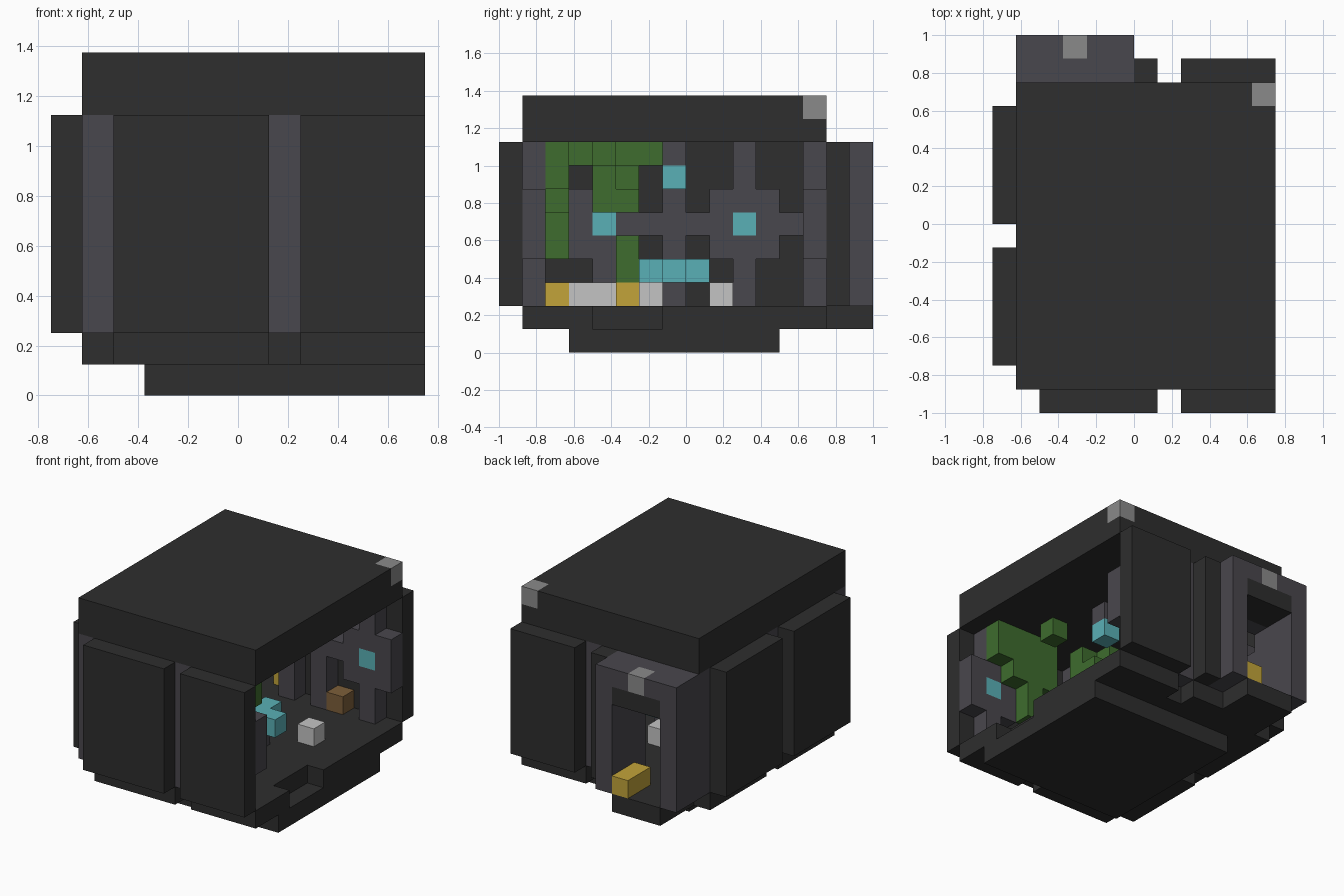
import bpy
import bmesh
from mathutils import Vector

UNIT = 0.125                       # edge of one building block
ORIGIN = Vector((-0.75, -1.0, 0.0))
LOW, HIGH = 2, 9                   # block levels of wall foot and ceiling

default_cube = bpy.data.objects.get("Cube")
if default_cube:
    bpy.data.objects.remove(default_cube, do_unlink=True)


def linear(value):
    value /= 255
    return value / 12.92 if value <= 0.04045 else ((value + 0.055) / 1.055) ** 2.4


def make_material(name, *rgb):
    material = bpy.data.materials.new(name)
    colour = [linear(channel) for channel in rgb] + [1.0]
    material.diffuse_color = colour
    material.use_nodes = True
    shader = material.node_tree.nodes["Principled BSDF"]
    shader.inputs["Base Color"].default_value = colour
    shader.inputs["Roughness"].default_value = 0.9
    return material


charcoal = make_material("charcoal", 46, 46, 46)
slate = make_material("slate_grey", 73, 71, 77)
light_grey = make_material("light_grey", 138, 138, 138)
white = make_material("soft_white", 196, 196, 196)
cyan = make_material("glowing_cyan", 90, 176, 182)
green = make_material("leaf_green", 62, 108, 46)
yellow = make_material("mustard_yellow", 194, 164, 58)
brown = make_material("crate_brown", 125, 95, 58)


def add_part(name, material, *boxes):
    """One object made of boxes, each given as two opposite block corners."""
    bm = bmesh.new()
    for start, end in boxes:
        start, end = Vector(start), Vector(end)
        cube = bmesh.ops.create_cube(bm, size=1.0)
        for vert in cube["verts"]:
            offset = vert.co + Vector((0.5, 0.5, 0.5))
            vert.co = ORIGIN + UNIT * (start + offset * (end - start))
    mesh = bpy.data.meshes.new(name)
    bm.to_mesh(mesh)
    bm.free()
    mesh.materials.append(material)
    obj = bpy.data.objects.new(name, mesh)
    bpy.context.collection.objects.link(obj)
    return obj


def cell(x, y, z):
    return (x, y, z), (x + 1, y + 1, z + 1)


def column(x, y, bottom=LOW, top=HIGH):
    return (x, y, bottom), (x + 1, y + 1, top)


def along_x(layer):
    return lambda along, level: cell(along, layer, level)


def along_y(layer):
    return lambda along, level: cell(layer, along, level)


def add_wall_frame(name, place, first, last):
    """Cross shaped frame with a thick middle and a lit centre."""
    middle, centre_level = first + 2, 5
    cells = []
    for along in range(first, last):
        for level in range(LOW, HIGH):
            across, up = abs(along - middle), abs(level - centre_level)
            in_cross = across == 0 or up == 0 or max(across, up) == 1
            if in_cross and across + up > 0:
                cells.append(place(along, level))
    add_part(name + "_frame", slate, *cells)
    add_part(name + "_lamp", cyan, place(middle, centre_level))


# Base and floor, with feet below the outer plates and a step in the open edge
add_part("base", charcoal, ((3, 3, 0), (12, 12, 1)))
add_part("floor", charcoal,
         ((2, 2, 1), (11, 13, 2)), ((11, 2, 1), (12, 4, 2)), ((11, 7, 1), (12, 13, 2)))
feet = [((1, 2, 1), (2, 7, 2)), ((1, 8, 1), (2, 13, 2))]
for row in (1, 13):
    feet += [((2, row, 1), (7, row + 1, 2)), ((8, row, 1), (12, row + 1, 2))]
add_part("floor_feet", charcoal, *feet)

# Roof with one pale corner block
add_part("roof", charcoal, ((1, 1, 9), (12, 14, 10)),
         ((1, 1, 10), (12, 13, 11)), ((1, 13, 10), (11, 14, 11)))
add_part("roof_corner", light_grey, cell(11, 13, 10))

# Pillars between the wall panels
add_part("wall_pillars", slate,
         *[column(x, y) for x, y in ((1, 1), (7, 1), (1, 7), (1, 13), (7, 13))])

# Outer plates
add_part("front_plates", charcoal,
         ((2, 0, LOW), (7, 1, HIGH)), ((8, 0, LOW), (12, 1, HIGH)))
add_part("side_plates", charcoal,
         ((0, 2, LOW), (1, 7, HIGH)), ((0, 8, LOW), (1, 13, HIGH)))
add_part("back_plates", charcoal,
         column(6, 14), ((8, 14, LOW), (12, 15, HIGH)))

# Inner wall frames
add_wall_frame("front_right_wall", along_x(1), 2, 7)
add_wall_frame("front_left_wall", along_x(1), 8, 12)
add_wall_frame("side_front_wall", along_y(1), 2, 7)
add_wall_frame("side_back_wall", along_y(1), 8, 13)
add_wall_frame("back_wall", along_x(13), 8, 12)

# Doorway
add_part("door_frame", slate,
         ((1, 14, LOW), (2, 16, HIGH)), ((5, 13, LOW), (6, 16, HIGH)),
         ((2, 13, 7), (5, 14, HIGH)), ((2, 14, 8), (5, 15, HIGH)),
         cell(2, 15, 8), cell(4, 15, 8), cell(6, 13, 5))
add_part("door_lintel", charcoal, ((2, 14, 7), (5, 16, 8)))
add_part("door_light", light_grey, cell(3, 15, 8))
add_part("door_step", charcoal, ((2, 14, 1), (5, 16, 2)))
add_part("door_bench", yellow, ((4, 14, 2), (5, 16, 3)))

# Round table with pedestal, and the lamp above it
add_part("table_pedestal", slate, cell(7, 7, 2))
add_part("table_top", cyan, ((6, 7, 3), (9, 8, 4)), cell(7, 6, 3), cell(7, 8, 3))
add_part("lamp_rod", slate, cell(7, 7, 8))
add_part("lamp", cyan, cell(7, 7, 7))

# Seats and boxes on the floor
add_part("stools", white,
         *[cell(x, y, LOW) for x, y in ((9, 9), (6, 9), (6, 6), (4, 4), (4, 3))])
add_part("storage_boxes", yellow, cell(4, 2, LOW), cell(5, 5, LOW))
add_part("crate", brown, cell(8, 13, LOW))

# Hanging plants: strands on the front wall, leaves below the ceiling
strand_bottoms = {10: 7, 9: 6, 8: 4, 7: 6}
add_part("hanging_vines", green,
         *[column(x, 2, bottom) for x, bottom in strand_bottoms.items()])
add_part("ceiling_vines", green, cell(8, 4, 8), ((2, 2, 8), (3, 7, 9)))
add_part("loose_leaves", green,
         column(6, 4, 6, 8), cell(6, 5, 6), cell(5, 5, 7))
add_part("potted_plant", green, column(5, 5, 3, 5))
